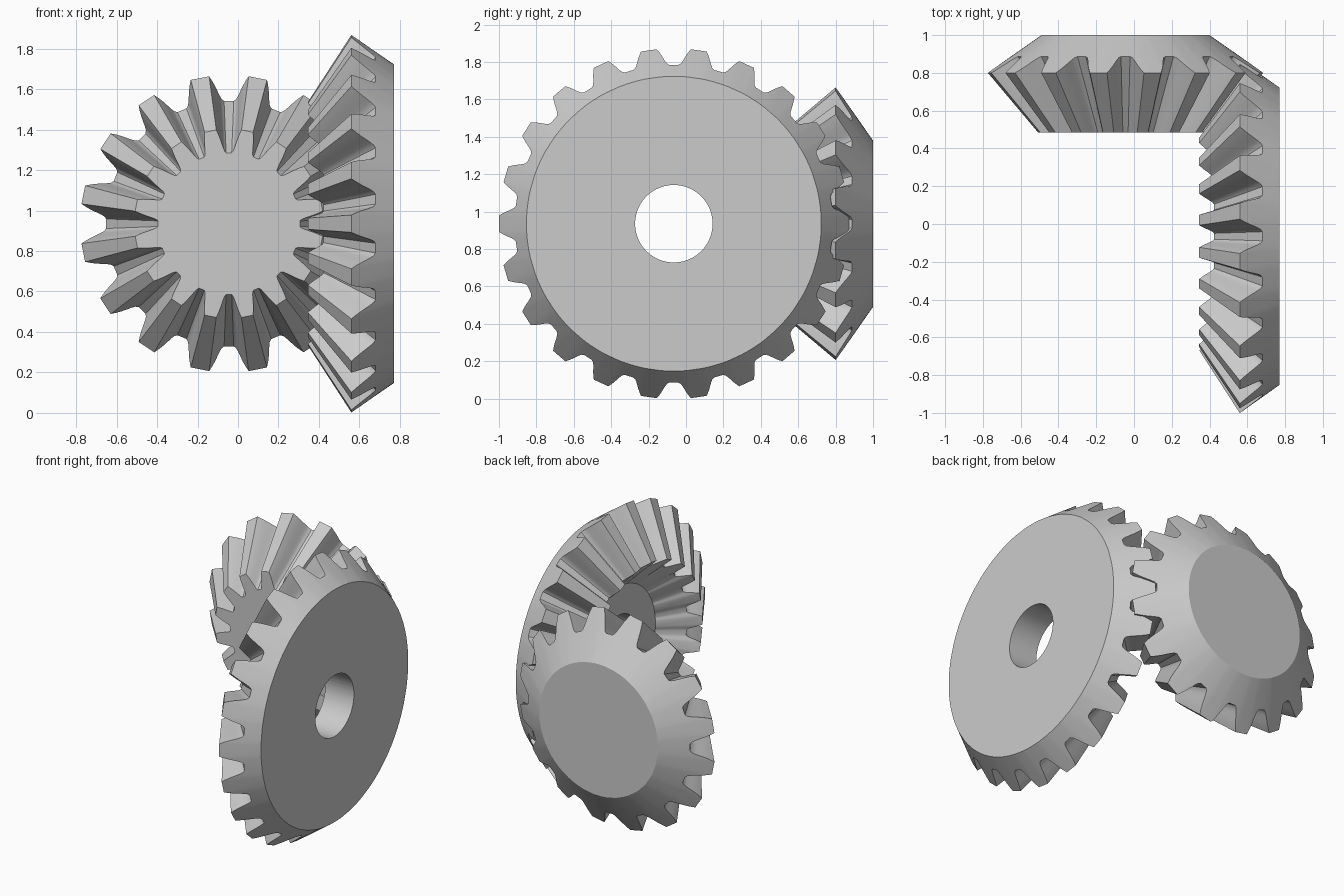
import bpy, bmesh, math
from mathutils import Vector

if "Cube" in bpy.data.objects:
    bpy.data.objects.remove(bpy.data.objects["Cube"])

APEX = Vector((-0.045, -0.065, 0.935))   # where both gear axes cross
# half tooth profile: (fraction of tooth pitch, fraction of tooth depth)
HALF = [(0.16, 0.0), (0.205, 0.2), (0.245, 0.4), (0.28, 0.6),
        (0.315, 0.78), (0.35, 0.92), (0.40, 1.0)]
PROFILE = [(-a, d) for a, d in reversed(HALF)] + HALF


def bevel_gear(name, teeth, phase, place, tip, root, back, inner, extra):
    """tip/root/back are (axial, radius) from the apex; inner maps an outer point
    to the inner end; extra lists further plain rings (closed loop if any)."""
    pitch = 2 * math.pi / teeth
    samples = [((k + phase + a) * pitch, d) for k in range(teeth) for a, d in PROFILE]
    outer = [(tip[0] + (root[0] - tip[0]) * d, tip[1] + (root[1] - tip[1]) * d)
             for _, d in samples]
    n = len(samples)
    rings = [[back] * n, outer, [inner(*p) for p in outer]] + [[e] * n for e in extra]

    bm = bmesh.new()
    loops = [[bm.verts.new(place(ax, r * math.cos(t), r * math.sin(t)))
              for (ax, r), (t, _) in zip(ring, samples)] for ring in rings]
    pairs = list(zip(loops, loops[1:]))
    if extra:
        pairs.append((loops[-1], loops[0]))
    else:
        bm.faces.new(loops[0])
        bm.faces.new(loops[-1])
    for a, b in pairs:
        for i in range(n):
            j = (i + 1) % n
            bm.faces.new((a[i], a[j], b[j], b[i]))
    bmesh.ops.recalc_face_normals(bm, faces=bm.faces)
    me = bpy.data.meshes.new(name)
    bm.to_mesh(me)
    bm.free()
    ob = bpy.data.objects.new(name, me)
    bpy.context.collection.objects.link(ob)
    bpy.ops.object.select_all(action='DESELECT')
    ob.select_set(True)
    bpy.context.view_layer.objects.active = ob
    bpy.ops.object.shade_smooth_by_angle(angle=math.radians(28))
    return ob


# large gear: axis along x, dished front, round bore
bevel_gear("large_bevel_gear", 22, 0.0,
           lambda ax, u, v: APEX + Vector((ax, u, v)),
           tip=(0.605, 0.937), root=(0.725, 0.850), back=(0.815, 0.788),
           inner=lambda ax, r: (ax * 0.645, r * 0.645),
           extra=[(0.60, 0.40), (0.60, 0.207), (0.815, 0.207)])

# small gear: axis along y, flat front, solid
bevel_gear("small_bevel_gear", 16, 0.5,
           lambda ax, u, v: APEX + Vector((u, ax, v)),
           tip=(0.865, 0.735), root=(0.952, 0.607), back=(1.065, 0.445),
           inner=lambda ax, r: (0.55, r * 0.55 / ax),
           extra=[])
